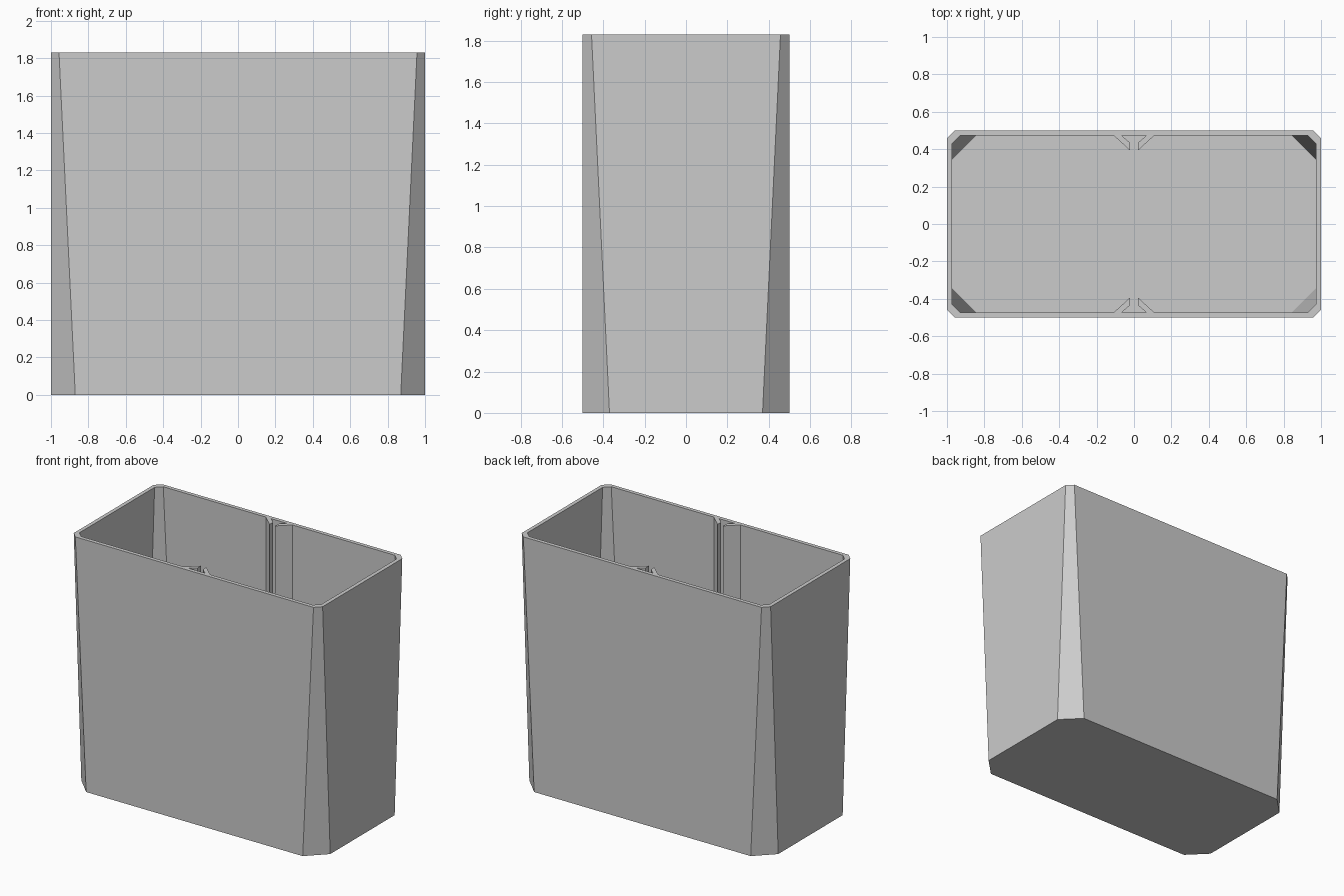
import bpy
import bmesh

cube = bpy.data.objects.get("Cube")
if cube:
    bpy.data.objects.remove(cube, do_unlink=True)

HEIGHT, WALL, FLOOR = 1.83, 0.028, 0.03
HALF_X, HALF_Y = 1.0, 0.5

grey = bpy.data.materials.new("light grey plastic")
grey.use_nodes = True
grey.diffuse_color = (0.6, 0.6, 0.6, 1)
grey.node_tree.nodes["Principled BSDF"].inputs["Base Color"].default_value = (0.6, 0.6, 0.6, 1)


def finish(bm, name):
    bmesh.ops.recalc_face_normals(bm, faces=bm.faces)
    mesh = bpy.data.meshes.new(name)
    bm.to_mesh(mesh)
    bm.free()
    mesh.materials.append(grey)
    obj = bpy.data.objects.new(name, mesh)
    bpy.context.collection.objects.link(obj)
    return obj


def ring(bm, inset, chamfer, z):
    """Rectangle with cut corners, counter-clockwise."""
    x, y, c = HALF_X - inset, HALF_Y - inset, chamfer
    points = [(x, y - c), (x - c, y), (c - x, y), (-x, y - c),
              (-x, c - y), (c - x, -y), (x - c, -y), (x, c - y)]
    return [bm.verts.new((px, py, z)) for px, py in points]


def skirt(bm, a, b):
    for i in range(len(a)):
        j = (i + 1) % len(a)
        bm.faces.new((a[i], a[j], b[j], b[i]))


# Open bin: corner cuts widen towards the base, inside and out
bm = bmesh.new()
rings = [ring(bm, 0, 0.13, 0), ring(bm, 0, 0.043, HEIGHT),
         ring(bm, WALL, 0.041, HEIGHT), ring(bm, WALL, 0.128, FLOOR)]
for lower, upper in zip(rings, rings[1:]):
    skirt(bm, lower, upper)
bm.faces.new(rings[0])
bm.faces.new(rings[-1])
finish(bm, "bin_shell")

# Slanted guide ribs: a facing pair on each long wall, flush with the rim
inner_y = HALF_Y - WALL
profile = [(0.107, inner_y), (0.021, 0.393), (0.021, 0.434), (0.065, inner_y)]
for side_y, wall_name in ((-1, "front"), (1, "back")):
    for side_x, side_name in ((-1, "right"), (1, "left")):
        bm = bmesh.new()
        low, high = [[bm.verts.new((side_x * x, side_y * y, z)) for x, y in profile]
                     for z in (FLOOR, HEIGHT)]
        skirt(bm, low, high)
        bm.faces.new(low)
        bm.faces.new(high)
        finish(bm, f"{wall_name}_{side_name}_guide_rib")
